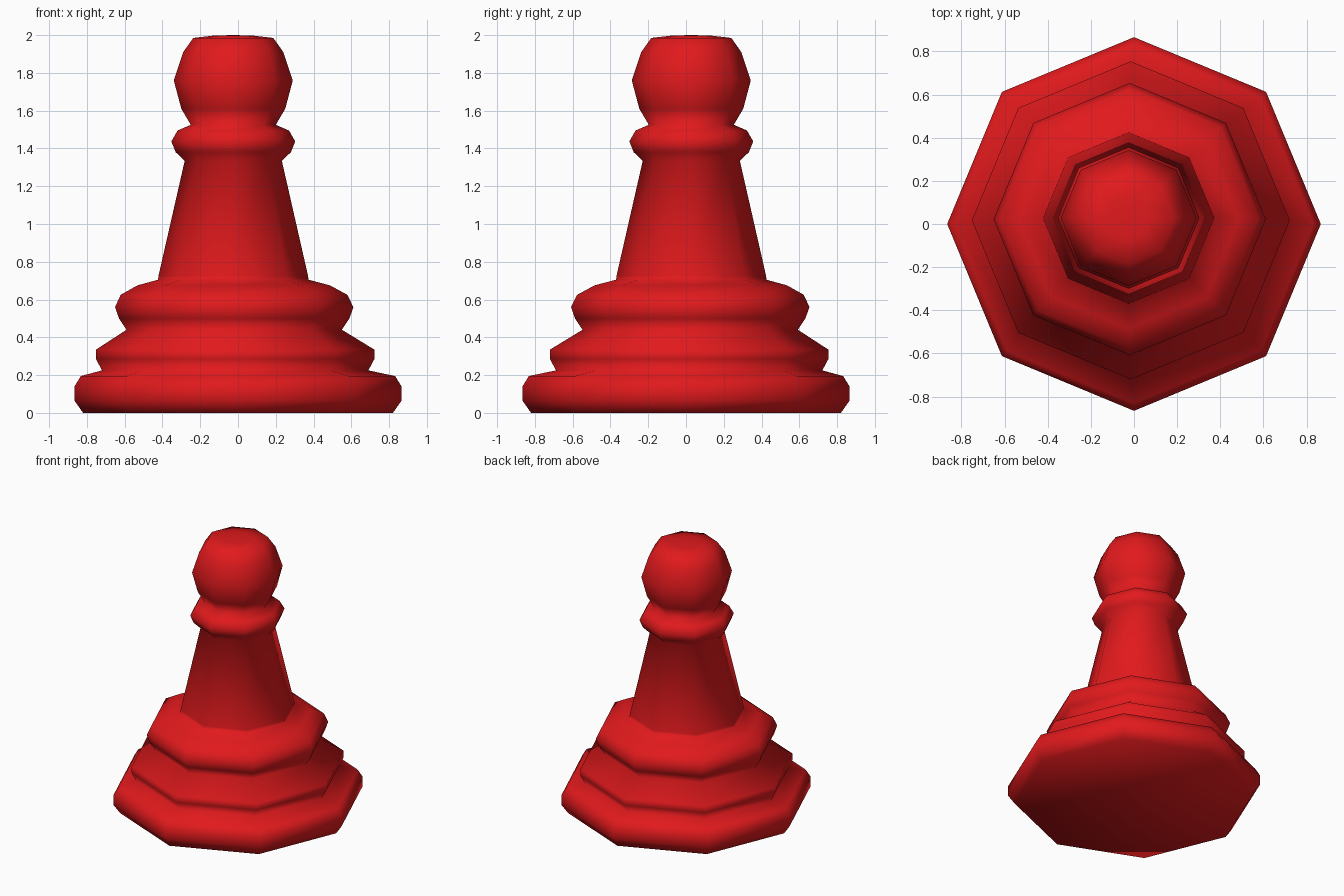
import bpy, bmesh, math

if "Cube" in bpy.data.objects:
    bpy.data.objects.remove(bpy.data.objects["Cube"])

SIDES = 8
# the upper tiers sit slightly off the base axis
OFF_X, OFF_Y = -0.025, 0.028

# profile rows: radius, height, share of the sideways offset
PROFILE = [
    # foot
    (0.82, 0.0, 0), (0.866, 0.065, 0), (0.866, 0.14, 0), (0.832, 0.195, 0),
    # lower tier
    (0.705, 0.225, 0.6), (0.737, 0.285, 0.6), (0.737, 0.335, 0.6),
    # upper tier
    (0.57, 0.44, 0.8), (0.61, 0.50, 0.8), (0.631, 0.56, 0.8),
    (0.60, 0.625, 0.85), (0.51, 0.675, 0.9), (0.398, 0.705, 1),
    # stem
    (0.396, 0.725, 1), (0.257, 1.335, 1),
    # collar
    (0.305, 1.38, 1), (0.328, 1.437, 1), (0.295, 1.495, 1), (0.225, 1.525, 1),
    # round head
    (0.275, 1.61, 1), (0.315, 1.76, 1), (0.265, 1.91, 1),
    (0.212, 1.985, 1), (0.10, 1.998, 1),
]


def lathe(name, profile, material):
    bm = bmesh.new()
    rings = []
    for r, z, k in profile:
        ring = []
        for i in range(SIDES):
            a = 2 * math.pi * i / SIDES
            ring.append(bm.verts.new((r * math.cos(a) + k * OFF_X,
                                      r * math.sin(a) + k * OFF_Y, z)))
        rings.append(ring)
    for lo, hi in zip(rings, rings[1:]):
        for i in range(SIDES):
            j = (i + 1) % SIDES
            bm.faces.new((lo[i], lo[j], hi[j], hi[i]))
    # underside and crown
    bm.faces.new(rings[0][::-1])
    tip = bm.verts.new((OFF_X, OFF_Y, 2.0))
    for i in range(SIDES):
        bm.faces.new((rings[-1][i], rings[-1][(i + 1) % SIDES], tip))
    for f in bm.faces:
        f.smooth = True
    mesh = bpy.data.meshes.new(name)
    bm.to_mesh(mesh)
    bm.free()
    mesh.materials.append(material)
    obj = bpy.data.objects.new(name, mesh)
    bpy.context.collection.objects.link(obj)
    return obj


red = bpy.data.materials.new("red")
red.diffuse_color = (0.75, 0.01, 0.012, 1)
red.use_nodes = True
red.node_tree.nodes["Principled BSDF"].inputs["Base Color"].default_value = red.diffuse_color

# whole turned piece as one continuous surface
lathe("pawn", PROFILE, red)
